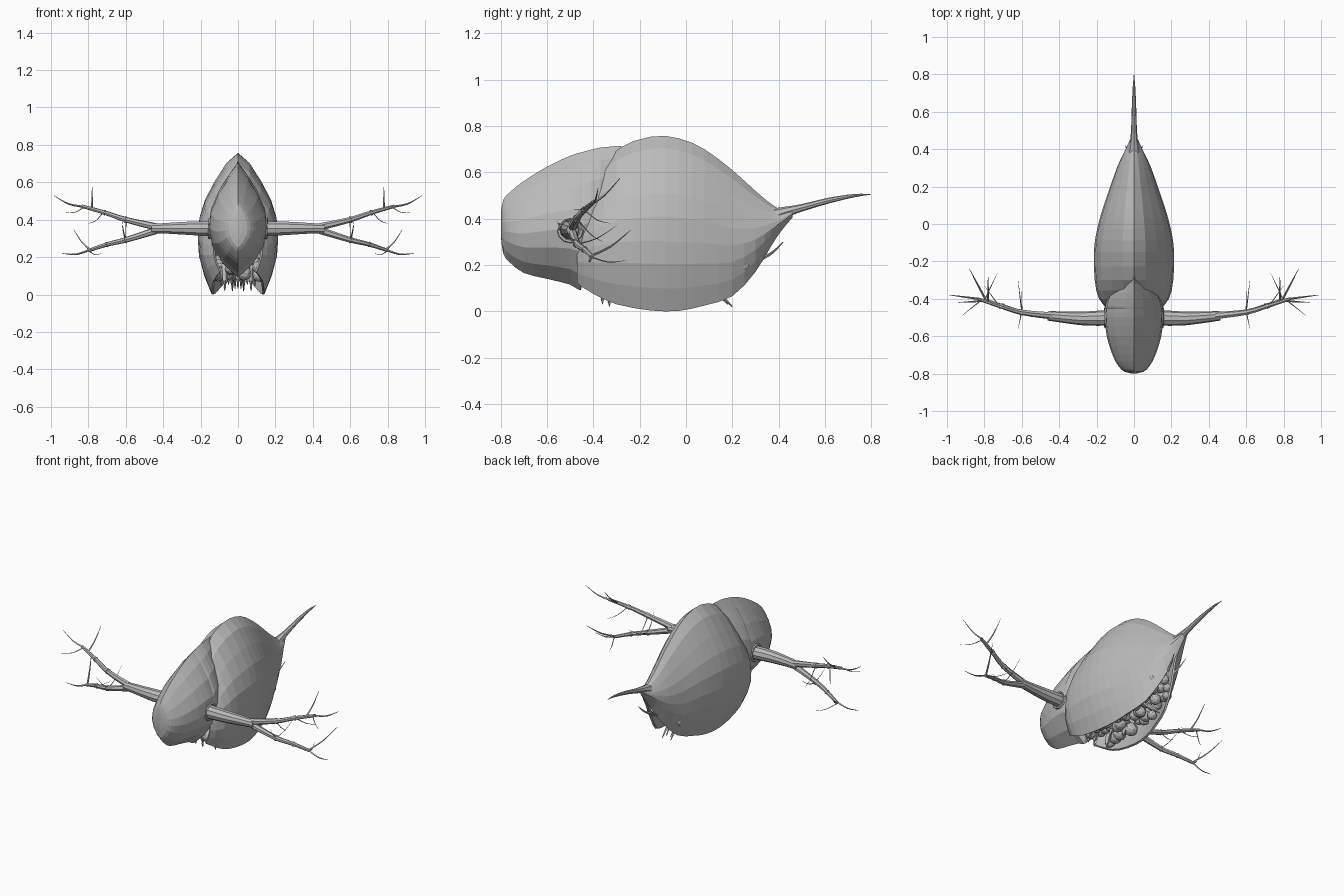
import bpy, bmesh, math, random
from mathutils import Vector

if "Cube" in bpy.data.objects:
    bpy.data.objects.remove(bpy.data.objects["Cube"], do_unlink=True)
random.seed(4)

mat = bpy.data.materials.new("plain grey")
mat.use_nodes = True
GREY = (0.5, 0.5, 0.5, 1)
mat.diffuse_color = GREY
mat.node_tree.nodes["Principled BSDF"].inputs["Base Color"].default_value = GREY


def finish(name, bm):
    bmesh.ops.recalc_face_normals(bm, faces=bm.faces)
    me = bpy.data.meshes.new(name)
    bm.to_mesh(me)
    bm.free()
    me.materials.append(mat)
    ob = bpy.data.objects.new(name, me)
    bpy.context.collection.objects.link(ob)
    return ob


def lerp_rows(rows, k):
    """Sample a key table smoothly with k steps per interval."""
    out = []
    for i in range(len(rows) - 1):
        p = [rows[max(i - 1, 0)], rows[i], rows[i + 1], rows[min(i + 2, len(rows) - 1)]]
        for s in range(k):
            t = s / k
            out.append([b + 0.5 * t * (c - a + t * (2 * a - 5 * b + 4 * c - d + t * (3 * (b - c) + d - a)))
                        for a, b, c, d in zip(*p)])
    return out + [list(rows[-1])]


def half_loft(bm, rows, section, k):
    """Loft both mirrored halves through (y, top, bottom, width, edge) rows."""
    for side in (1, -1):
        grid = []
        for y, top, bot, w, edge in lerp_rows(rows, k):
            ring = []
            for t, f in section:
                f = f + max(0, t - 0.6) / 0.4 * (edge - section[-1][1])
                ring.append(bm.verts.new((side * w * max(f, 0), y, top + (bot - top) * t)))
            grid.append(ring)
        for a, b in zip(grid, grid[1:]):
            for j in range(len(section) - 1):
                bm.faces.new((a[j], a[j + 1], b[j + 1], b[j]))
    bmesh.ops.remove_doubles(bm, verts=bm.verts, dist=0.0008)


def tube(bm, points, sides=6, k=3):
    """Tapered tube through (x, y, z, radius) points."""
    rows = lerp_rows(points, k)
    rings = []
    for i, (x, y, z, r) in enumerate(rows):
        d = Vector(rows[min(i + 1, len(rows) - 1)][:3]) - Vector(rows[max(i - 1, 0)][:3])
        q = d.to_track_quat('Z', 'Y')
        rings.append([bm.verts.new(Vector((x, y, z)) + q @ Vector(
            (r * math.cos(a), r * math.sin(a), 0)))
            for a in [math.tau * j / sides for j in range(sides)]])
    for a, b in zip(rings, rings[1:]):
        for j in range(sides):
            n = (j + 1) % sides
            bm.faces.new((a[j], a[n], b[n], b[j]))
    bm.faces.new(rings[0])
    bm.faces.new(rings[-1])


def hair(bm, start, end, r=0.005, sag=0.015):
    """Thin bent bristle."""
    mid = (Vector(start) + Vector(end)) / 2 - Vector((0, 0, sag))
    tube(bm, [(*start, r), (*mid, r * 0.7), (*end, r * 0.2)], 4)


# carapace: two-valved shell, open along the belly
shell_section = [(0, 0), (.07, .29), (.2, .58), (.33, .82), (.46, .96),
                 (.6, 1), (.73, .97), (.87, .84), (1, .66)]
shell_rows = [(-.47, .46, .12, .13, .75), (-.4, .58, .075, .187, .7), (-.3, .7, .03, .21, .66),
              (-.15, .755, .003, .215, .66), (-.03, .747, .002, .198, .66), (.08, .7, .025, .168, .66),
              (.2, .61, .065, .127, .62), (.3, .52, .17, .092, .45), (.37, .462, .285, .06, .15),
              (.41, .442, .345, .04, 0), (.46, .447, .405, .018, 0)]
bm = bmesh.new()
half_loft(bm, shell_rows, shell_section, 2)
shell = finish("carapace", bm)
mod = shell.modifiers.new("thickness", 'SOLIDIFY')
mod.thickness = 0.012
mod.offset = -1

# head: keeled almond form ending in a short beak underneath
head_section = [(0, 0), (.1, .32), (.25, .68), (.42, .94), (.57, 1), (.72, .88), (.88, .5), (1, 0)]
head_rows = [(-.8, .42, .33, .004, 0), (-.79, .48, .25, .05, 0), (-.76, .515, .21, .083, 0),
             (-.7, .563, .165, .115, 0), (-.6, .625, .14, .146, 0), (-.5, .672, .115, .157, 0),
             (-.455, .686, .09, .155, 0), (-.44, .69, .14, .153, 0), (-.37, .707, .16, .13, 0),
             (-.28, .715, .2, .06, 0)]
bm = bmesh.new()
half_loft(bm, head_rows, head_section, 2)
bmesh.ops.holes_fill(bm, edges=bm.edges)
finish("head", bm)

# tail spine
bm = bmesh.new()
tube(bm, [(0, .37, .405, .04), (0, .43, .428, .024), (0, .5, .447, .016),
          (0, .62, .479, .012), (0, .73, .5, .007), (0, .8, .505, .001)], 8)
finish("tail_spine", bm)

# antennae, mirrored
base = [(.1, -.5, .352, .042), (.17, -.503, .352, .041), (.27, -.505, .354, .037),
        (.38, -.498, .354, .03), (.46, -.49, .352, .026)]
upper = [(.44, -.49, .362, .02), (.6, -.472, .4, .015), (.71, -.44, .437, .012), (.835, -.4, .472, .009)]
lower = [(.44, -.49, .342, .02), (.6, -.472, .292, .015), (.7, -.44, .268, .012), (.8, -.405, .235, .009)]
bristles = [
    ((.83, -.4, .47), (.985, -.38, .53)), ((.78, -.42, .457), (.78, -.285, .575)),
    ((.79, -.41, .24), (.94, -.42, .22)), ((.79, -.41, .24), (.88, -.24, .35)),
    ((.8, -.41, .235), (.73, -.26, .22)), ((.6, -.47, .3), (.62, -.56, .39)),
    ((.6, -.47, .29), (.62, -.3, .37)), ((.6, -.47, .4), (.6, -.36, .3)),
    ((.72, -.44, .44), (.8, -.33, .38)), ((.82, -.41, .47), (.92, -.49, .44))]
for side, label in ((1, "left"), (-1, "right")):
    flip = lambda p: (p[0] * side, *p[1:])
    bm = bmesh.new()
    tube(bm, [flip(p) for p in base], 10)
    for path in (upper, lower):
        tube(bm, [flip(p) for p in path], 7)
        # joint collars
        for p, q in zip(path[1:3], path[2:]):
            d = (Vector(q[:3]) - Vector(p[:3])) * 0.08
            e = Vector(p[:3]) + d
            tube(bm, [flip((*p[:3], p[3] + .004)), flip((*e, p[3] + .001))], 7, 1)
    finish(label + "_antenna", bm)
    bm = bmesh.new()
    for i, (a, b) in enumerate(bristles):
        hair(bm, flip(a), flip(b), 0.006 if i < 4 else 0.003)
    finish(label + "_bristles", bm)
    # socket ring where the antenna leaves the head
    bm = bmesh.new()
    ring = [(side * .152, -.5 + .05 * math.cos(a), .352 + .05 * math.sin(a), .008)
            for a in [math.tau * j / 12 for j in range(13)]]
    tube(bm, ring, 5, 1)
    finish(label + "_antenna_socket", bm)

# round bodies packed inside the shell opening
bm = bmesh.new()
for i in range(13):
    y = -.36 + .05 * i
    floor = .1 + max(0, y) ** 2 * 1.6
    wide = .115 - max(0, y) * .22
    for j in (-1, -.33, .33, 1):
        r = random.uniform(.03, .042) * (1 - max(0, y) * .8)
        ball = bmesh.ops.create_icosphere(bm, subdivisions=2, radius=r)["verts"]
        spot = (j * wide + random.uniform(-.01, .01), y + random.uniform(-.015, .015),
                floor + random.uniform(0, .05))
        bmesh.ops.translate(bm, vec=spot, verts=ball)
finish("eggs", bm)

# inner body closing the space above the round bodies
bm = bmesh.new()
bmesh.ops.create_uvsphere(bm, u_segments=16, v_segments=10, radius=1)
bmesh.ops.scale(bm, vec=(.14, .38, .17), verts=bm.verts)
bmesh.ops.translate(bm, vec=(0, -.1, .32), verts=bm.verts)
finish("inner_body", bm)

# hanging leg tips and rear claws
bm = bmesh.new()
for x, y, z in ((0, -.36, .03), (.07, -.33, .02), (.035, -.25, .05), (.09, -.2, .04), (.05, -.05, .05)):
    for s in {x, -x}:
        tube(bm, [(s, y + .03, .16, .022), (s, y, z + .05, .014), (s, y, z, .001)], 5, 2)
finish("leg_tips", bm)
bm = bmesh.new()
for s in (1, -1):
    hair(bm, (s * .03, .1, .12), (s * .03, .2, .02), .012, 0)
    hair(bm, (s * .02, .1, .12), (s * .015, .18, .03), .01, 0)
    hair(bm, (s * .02, .33, .23), (s * .045, .42, .3), .008, .01)
finish("rear_claws", bm)
